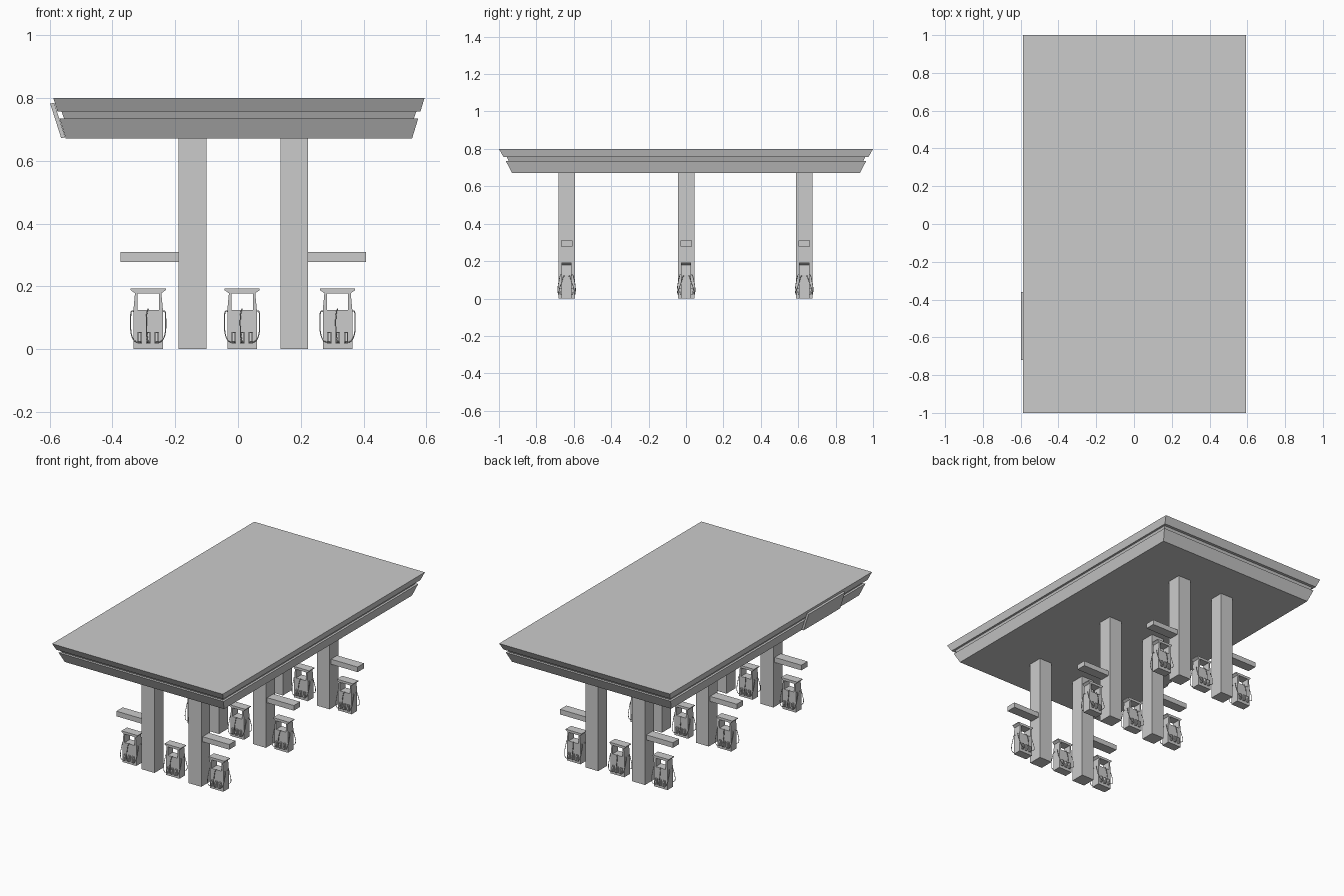
import bpy, bmesh
from mathutils import Vector

if "Cube" in bpy.data.objects:
    bpy.data.objects.remove(bpy.data.objects["Cube"])

COL = bpy.context.scene.collection
ROWS = (-0.638, 0.001, 0.632)
PUMP_X = (-0.286, 0.013, 0.317)
COLUMN_X = (-0.145, 0.179)


def place(name, data, loc=(0, 0, 0)):
    ob = bpy.data.objects.new(name, data)
    ob.location = loc
    COL.objects.link(ob)
    return ob


def loft(bm, rings):
    """Skin a stack of point loops and cap both ends."""
    loops = [[bm.verts.new(p) for p in r] for r in rings]
    n = len(loops[0])
    for a, b in zip(loops, loops[1:]):
        for i in range(n):
            j = (i + 1) % n
            bm.faces.new((a[i], a[j], b[j], b[i]))
    bm.faces.new(loops[0][::-1])
    bm.faces.new(loops[-1])


def prism_y(bm, xz, y0, y1):
    loft(bm, [[(x, y, z) for x, z in xz] for y in (y0, y1)])


def prism_x(bm, yz, x0, x1):
    loft(bm, [[(x, y, z) for y, z in yz] for x in (x0, x1)])


def rect(a0, a1, b0, b1):
    return [(a0, b0), (a1, b0), (a1, b1), (a0, b1)]


def finish(bm, name):
    bmesh.ops.recalc_face_normals(bm, faces=bm.faces[:])
    me = bpy.data.meshes.new(name)
    bm.to_mesh(me)
    bm.free()
    return me


# Canopy: sloped fascia with a recessed groove
bm = bmesh.new()
steps = [(0.670, 0.551, 0.930), (0.735, 0.571, 0.963), (0.735, 0.557, 0.948),
         (0.757, 0.565, 0.958), (0.757, 0.578, 0.976), (0.800, 0.591, 1.000)]
loft(bm, [[(-x, -y, z), (x, -y, z), (x, y, z), (-x, y, z)] for z, x, y in steps])
place("canopy", finish(bm, "canopy"), (0.003, 0, 0))

# Blank sign panel leaning along the left fascia
bm = bmesh.new()
prism_y(bm, [(-0.598, 0.782), (-0.585, 0.784), (-0.550, 0.674), (-0.563, 0.672)], -0.72, -0.36)
place("sign_panel", finish(bm, "sign_panel"))

# Columns and side arms
bm = bmesh.new()
prism_y(bm, rect(-0.0443, 0.0443, 0, 0.672), -0.0443, 0.0443)
column = finish(bm, "column")
bm = bmesh.new()
prism_y(bm, rect(-0.0925, 0.0925, 0.277, 0.309), -0.031, 0.031)
arm = finish(bm, "side_arm")
for y in ROWS:
    for x, s in zip(COLUMN_X, (-1, 1)):
        place("column", column, (x, y, 0))
        place("side_arm", arm, (x + s * 0.1365, y, 0))

# Pump cabinet: body, two window posts, flared top
D = 0.027
bm = bmesh.new()
prism_y(bm, rect(-0.047, 0.047, 0, 0.125), -D, D)
for s in (-1, 1):
    prism_y(bm, [(s * 0.047, 0.125), (s * 0.034, 0.125), (s * 0.034, 0.178), (s * 0.042, 0.178)], -D, D)
prism_y(bm, [(-0.042, 0.178), (0.042, 0.178), (0.056, 0.188), (0.056, 0.193),
             (-0.056, 0.193), (-0.056, 0.188)], -D, D)
cabinet = finish(bm, "pump_cabinet")

# Nozzles: holster, handle and spout, three on each face
bm = bmesh.new()
for s in (-1, 1):
    for x in (-0.027, 0, 0.027):
        prism_x(bm, [(s * y, z) for y, z in rect(D, 0.034, 0.018, 0.055)], x - 0.007, x + 0.007)
        prism_x(bm, [(s * y, z) for y, z in
                     [(0.034, 0.040), (0.034, 0.053), (0.039, 0.053), (0.045, 0.024), (0.040, 0.020)]],
                x - 0.004, x + 0.004)
nozzles = finish(bm, "pump_nozzles")

# Hoses: two looping round the sides and one down the middle of each face
hoses = bpy.data.curves.new("pump_hoses", 'CURVE')
hoses.dimensions = '3D'
hoses.bevel_depth = 0.0018
hoses.bevel_resolution = 1
hoses.resolution_u = 4
hoses.use_fill_caps = True


def hose(points):
    sp = hoses.splines.new('NURBS')
    sp.points.add(len(points) - 1)
    for p, co in zip(sp.points, points):
        p.co = (*co, 1)
    sp.order_u = 3
    sp.use_endpoint_u = True


for s in (-1, 1):
    for m in (-1, 1):
        hose([(m * 0.046, s * 0.012, 0.120), (m * 0.055, s * 0.016, 0.126), (m * 0.056, s * 0.024, 0.095),
              (m * 0.056, s * 0.040, 0.050), (m * 0.043, s * 0.047, 0.020), (m * 0.027, s * 0.042, 0.023)])
    hose([(0, s * 0.026, 0.125), (0.001, s * 0.032, 0.133), (-0.006, s * 0.038, 0.110),
          (-0.006, s * 0.048, 0.060), (0, s * 0.046, 0.020), (0, s * 0.041, 0.023)])

for y in ROWS:
    for x in PUMP_X:
        place("pump_cabinet", cabinet, (x, y, 0))
        place("pump_nozzles", nozzles, (x, y, 0))
        place("pump_hoses", hoses, (x, y, 0))
